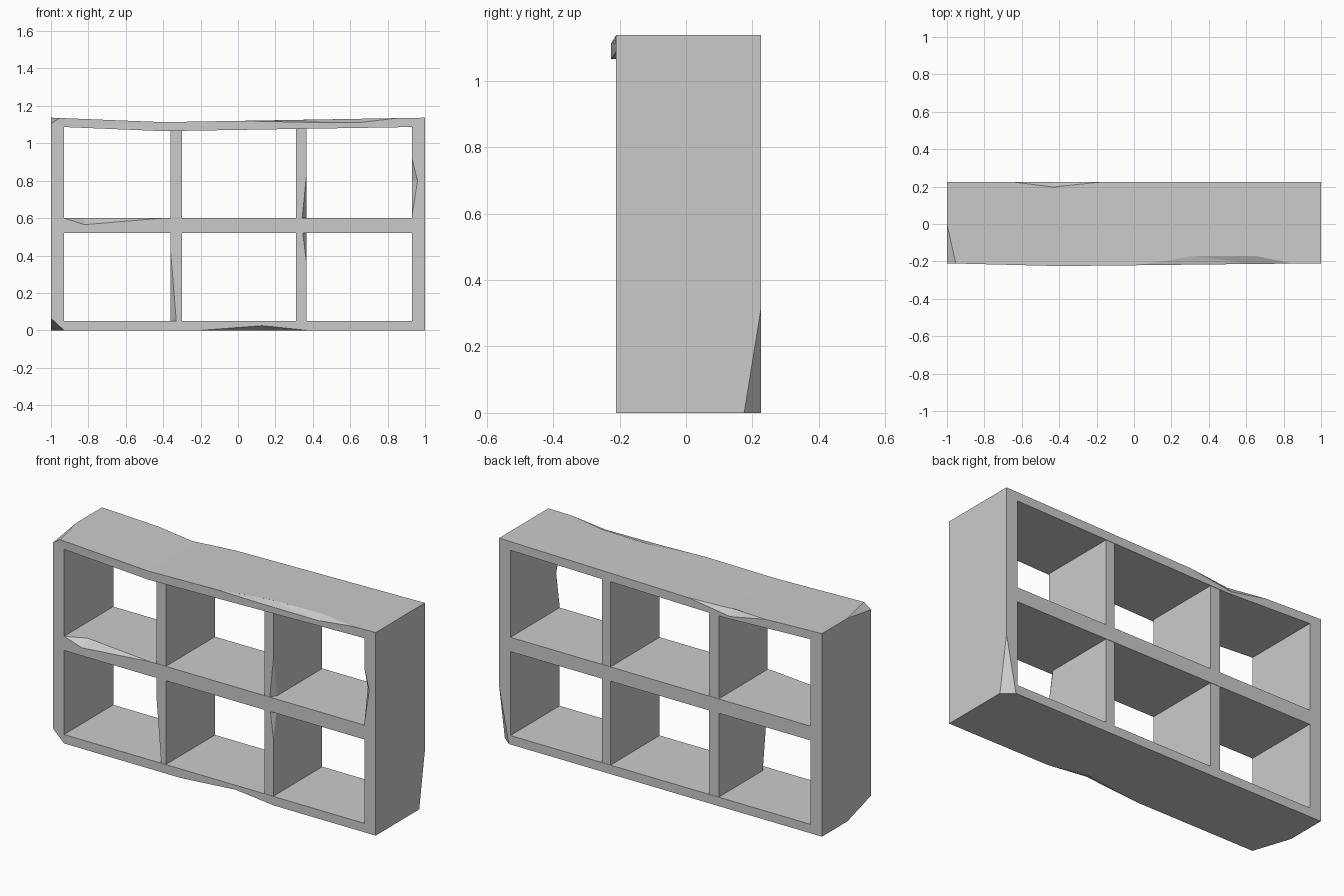
import bpy
import bmesh
from mathutils import Vector

cube = bpy.data.objects.get("Cube")
if cube:
    bpy.data.objects.remove(cube, do_unlink=True)

FRONT, BACK, TOP = -0.21, 0.225, 1.137

stone = bpy.data.materials.new("Grey Stone")
stone.use_nodes = True
GREY = (0.6, 0.6, 0.6, 1)
stone.diffuse_color = GREY
stone.node_tree.nodes["Principled BSDF"].inputs["Base Color"].default_value = GREY


def make_object(name, bm):
    bmesh.ops.recalc_face_normals(bm, faces=bm.faces)
    mesh = bpy.data.meshes.new(name)
    bm.to_mesh(mesh)
    bm.free()
    mesh.materials.append(stone)
    obj = bpy.data.objects.new(name, mesh)
    bpy.context.collection.objects.link(obj)
    return obj


def board(name, x0, x1, z0, z1, inset):
    """Box running from the front to the back of the frame."""
    bm = bmesh.new()
    bmesh.ops.create_cube(bm, size=1)
    y0, y1 = FRONT + inset, BACK - inset
    for v in bm.verts:
        v.co = ((x0 + x1) / 2 + v.co.x * (x1 - x0),
                (y0 + y1) / 2 + v.co.y * (y1 - y0),
                (z0 + z1) / 2 + v.co.z * (z1 - z0))
    return make_object(name, bm)


def ring(name, stations):
    """Closed frame from outer and inner corners (x, z) and a front y."""
    bm = bmesh.new()
    loops = []
    for (ox, oz), (ix, iz), y in stations:
        section = [(ox, y, oz), (ix, y, iz), (ix, BACK, iz), (ox, BACK, oz)]
        loops.append([bm.verts.new(p) for p in section])
    for a, b in zip(loops, loops[1:] + loops[:1]):
        for i in range(4):
            j = (i + 1) % 4
            bm.faces.new((a[i], a[j], b[j], b[i]))
    bmesh.ops.triangulate(bm, faces=[f for f in bm.faces if len(f.verts) > 3])
    return make_object(name, bm)


def chip(obj, points, outward):
    """Break a piece off an edge: hull of the points swept outward."""
    bm = bmesh.new()
    sweep = Vector(outward) * 0.05
    for p in points:
        bm.verts.new(p)
        bm.verts.new(Vector(p) + sweep)
    hull = bmesh.ops.convex_hull(bm, input=bm.verts)
    loose = {g for g in hull["geom_interior"] + hull["geom_unused"]
             if isinstance(g, bmesh.types.BMVert)}
    bmesh.ops.delete(bm, geom=list(loose), context="VERTS")
    cutter = make_object("chip_cutter", bm)
    cutter.hide_render = True
    mod = obj.modifiers.new("chip", "BOOLEAN")
    mod.operation, mod.solver, mod.object = "DIFFERENCE", "EXACT", cutter
    bpy.context.view_layer.update()
    graph = bpy.context.evaluated_depsgraph_get()
    mesh = bpy.data.meshes.new_from_object(obj.evaluated_get(graph))
    obj.modifiers.clear()
    obj.data = mesh
    bpy.data.objects.remove(cutter, do_unlink=True)


# Outer frame with a sagging top that bulges forward
frame = ring("outer_frame", [
    ((-1, 0), (-0.93, 0.05), FRONT),
    ((1, 0), (0.93, 0.05), FRONT),
    ((1, TOP), (0.93, 1.087), FRONT),
    ((-0.4, 1.113), (-0.4, 1.065), BACK * -1),
    ((-1, TOP), (-0.93, 1.087), FRONT),
])

# Shelf and uprights
shelf = board("middle_shelf", -0.95, 0.95, 0.52, 0.6, 0)
right_divider = board("right_divider", -0.36, -0.3, 0.02, 1.09, 0.002)
left_divider = board("left_divider", 0.31, 0.365, 0.02, 1.09, 0.002)

# Broken corners of the frame
chip(frame, [(-1, FRONT, 0.065), (-0.93, FRONT, 0), (-1, 0, 0)], (-1, -1, -1))
chip(frame, [(-1, FRONT, 1.105), (-0.95, FRONT, TOP), (-1, 0, TOP)], (-1, -1, 1))
chip(frame, [(1, BACK, 0.31), (1, 0.175, 0), (0.94, BACK, 0)], (1, 1, -1))

# Broken edges of the frame: bottom front, top front, top back, inner side
chip(frame, [(-0.2, FRONT, 0), (0.37, FRONT, 0),
             (0.13, FRONT, 0.025), (0.13, -0.16, 0)], (0, -1, -1))
chip(frame, [(0.02, -0.221, 1.12), (0.86, -0.212, 1.135),
             (0.3, -0.22, 1.113), (0.65, -0.216, 1.11),
             (0.32, -0.17, 1.125), (0.65, -0.17, 1.131)], (0, -1, 1))
chip(frame, [(-0.65, BACK, 1.123), (-0.17, BACK, 1.117),
             (-0.43, BACK, 1.08), (-0.43, 0.197, 1.114)], (0, 1, 1))
chip(frame, [(0.93, FRONT, 0.61), (0.93, FRONT, 0.92),
             (0.96, FRONT, 0.8), (0.93, -0.18, 0.8)], (-1, -1, 0))

# Broken edges of the shelf and uprights
chip(shelf, [(-0.93, FRONT, 0.6), (-0.4, FRONT, 0.6),
             (-0.82, FRONT, 0.565), (-0.82, -0.16, 0.6)], (0, -1, 1))
edge = FRONT + 0.002
chip(left_divider, [(0.365, edge, 0.37), (0.365, edge, 0.82),
                    (0.34, edge, 0.57), (0.365, -0.17, 0.57)], (1, -1, 0))
chip(right_divider, [(-0.36, edge, 0.42), (-0.36, edge, 0),
                     (-0.33, edge, 0.05), (-0.36, -0.165, 0.05)], (-1, -1, 0))
